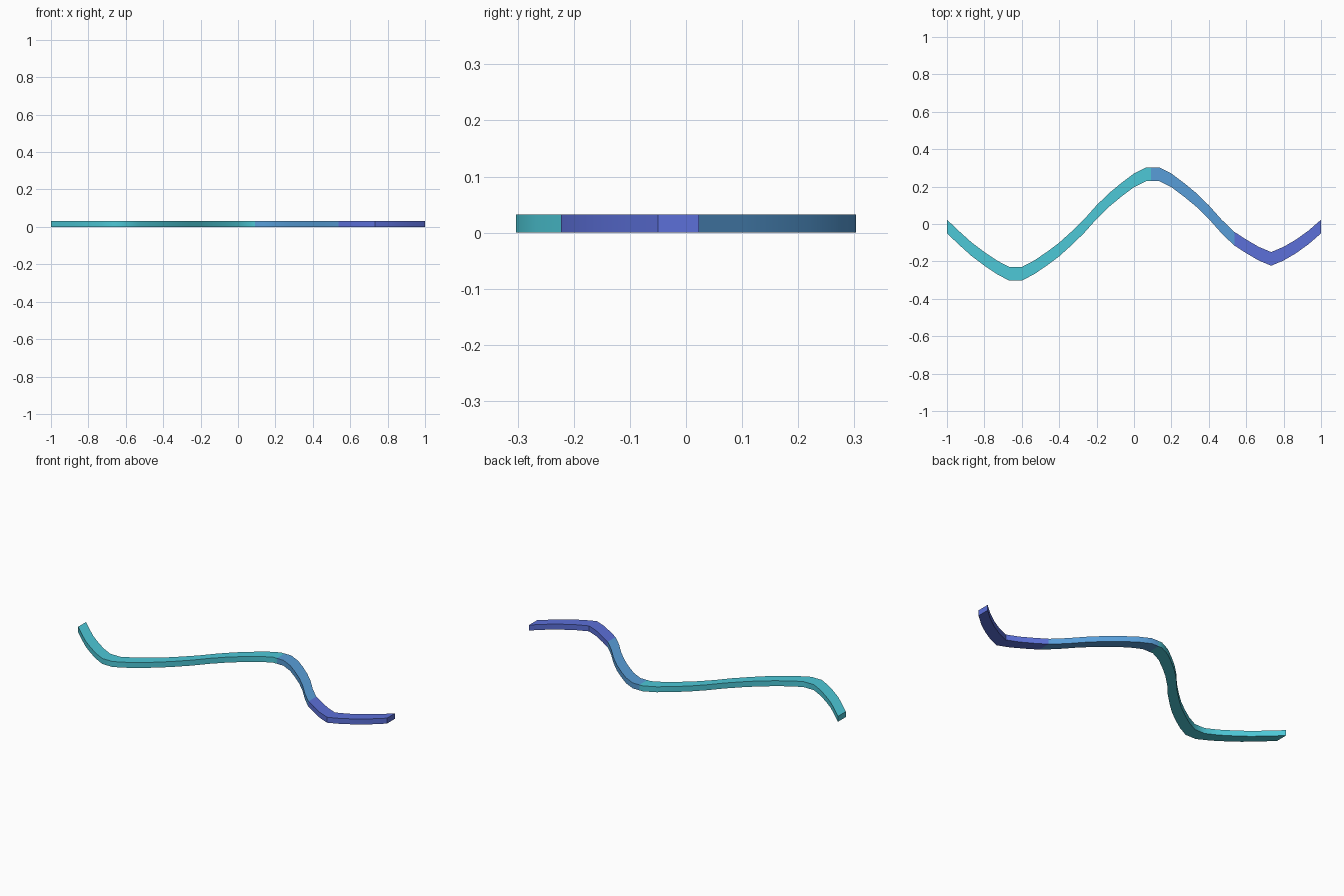
import bpy, bmesh

if "Cube" in bpy.data.objects:
    bpy.data.objects.remove(bpy.data.objects["Cube"])

def material(name, rgb):
    m = bpy.data.materials.new(name)
    lin = [((c / 255 + 0.055) / 1.055) ** 2.4 for c in rgb]
    m.diffuse_color = (*lin, 1)
    m.use_nodes = True
    m.node_tree.nodes["Principled BSDF"].inputs["Base Color"].default_value = m.diffuse_color
    return m

# Back edge of the wave, sampled every 1/15 along x
WAVE = [0.023, -0.04, -0.10, -0.15, -0.195, -0.23, -0.23, -0.195, -0.15, -0.10, -0.04,
        0.025, 0.10, 0.165, 0.22, 0.27, 0.303, 0.303, 0.27, 0.22, 0.165, 0.10, 0.025,
        -0.04, -0.083, -0.122, -0.15, -0.122, -0.083, -0.035, 0.023]
DEPTH, HEIGHT = 0.073, 0.032

def wave_y(x):
    t = (x + 1) * 15
    i = max(0, min(int(t), len(WAVE) - 2))
    return WAVE[i] + (WAVE[i + 1] - WAVE[i]) * (t - i)

def wave_section(name, x0, x1, mat):
    """Sweep a rectangular section along the wave from x0 to x1."""
    grid = [-1 + i / 15 for i in range(31)]
    xs = [x0] + [x for x in grid if x0 + 1e-4 < x < x1 - 1e-4] + [x1]
    bm = bmesh.new()
    rings = []
    for x in xs:
        y = wave_y(x)
        rings.append([bm.verts.new(p) for p in (
            (x, y - DEPTH, 0), (x, y, 0), (x, y, HEIGHT), (x, y - DEPTH, HEIGHT))])
    for a, b in zip(rings, rings[1:]):
        for k in range(4):
            n = (k + 1) % 4
            bm.faces.new((a[k], a[n], b[n], b[k]))
    bm.faces.new(rings[0])
    bm.faces.new(rings[-1])
    bmesh.ops.recalc_face_normals(bm, faces=bm.faces)
    me = bpy.data.meshes.new(name)
    bm.to_mesh(me)
    bm.free()
    me.materials.append(mat)
    ob = bpy.data.objects.new(name, me)
    bpy.context.collection.objects.link(ob)
    # Smooth along the bends, sharp at the long edges
    bpy.ops.object.select_all(action='DESELECT')
    ob.select_set(True)
    bpy.context.view_layer.objects.active = ob
    bpy.ops.object.shade_smooth_by_angle(angle=0.6)

# Three coloured lengths of the wave
wave_section("left_wave", -1, 0.09, material("teal", (77, 200, 215)))
wave_section("middle_wave", 0.09, 0.538, material("sky blue", (88, 158, 217)))
wave_section("right_wave", 0.538, 1, material("indigo", (92, 112, 217)))
